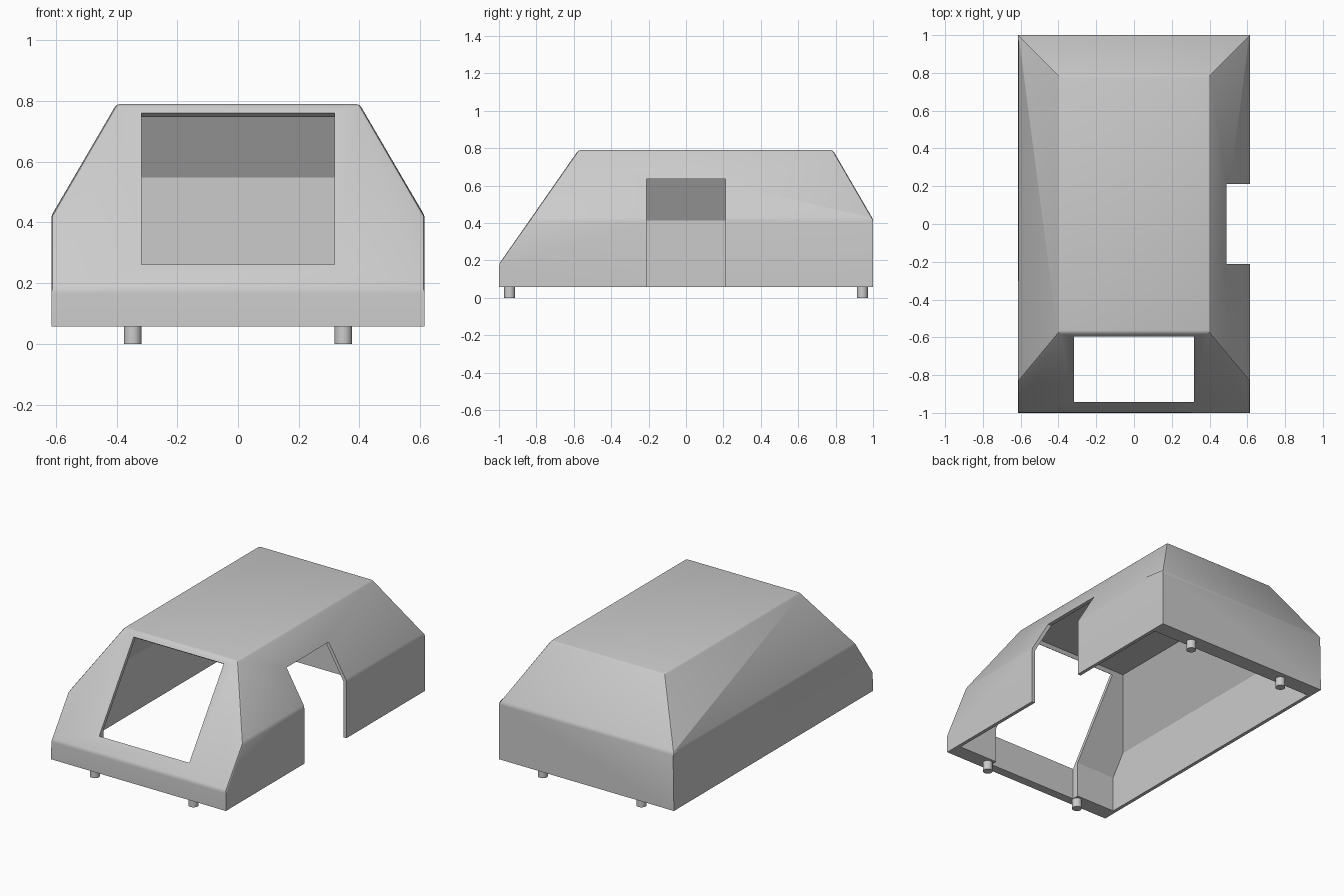
import bpy, bmesh, math
from mathutils import Vector

cube = bpy.data.objects.get("Cube")
if cube:
    bpy.data.objects.remove(cube, do_unlink=True)

WIDTH, BASE, ROOF, WALL = 0.615, 0.057, 0.79, 0.022

grey = bpy.data.materials.new("light grey")
grey.use_nodes = True
colour = (0.6, 0.6, 0.6, 1)
grey.diffuse_color = colour
grey.node_tree.nodes["Principled BSDF"].inputs["Base Color"].default_value = colour


def make_object(name, bm):
    bmesh.ops.recalc_face_normals(bm, faces=bm.faces)
    mesh = bpy.data.meshes.new(name)
    bm.to_mesh(mesh)
    bm.free()
    mesh.materials.append(grey)
    ob = bpy.data.objects.new(name, mesh)
    bpy.context.collection.objects.link(ob)
    return ob


def box(x0, x1, y0, y1, z0, z1):
    bm = bmesh.new()
    bmesh.ops.create_cube(bm, size=1)
    for v in bm.verts:
        v.co = ((x0 + x1) / 2 + v.co.x * (x1 - x0),
                (y0 + y1) / 2 + v.co.y * (y1 - y0),
                (z0 + z1) / 2 + v.co.z * (z1 - z0))
    return bm


# Sloping sides, windscreen and tail: a point on each plane and its normal
SLOPES = [
    (Vector((WIDTH, 0, 0.42)), Vector((0.37, 0, 0.215)).normalized()),
    (Vector((-WIDTH, 0, 0.42)), Vector((-0.37, 0, 0.215)).normalized()),
    (Vector((0, -1, 0.18)), Vector((0, -0.61, 0.425)).normalized()),
    (Vector((0, 1, 0.42)), Vector((0, 0.37, 0.215)).normalized()),
]


def sloped_block(half_x, half_y, z0, z1, inset):
    bm = box(-half_x, half_x, -half_y, half_y, z0, z1)
    for point, normal in SLOPES:
        geom = bm.verts[:] + bm.edges[:] + bm.faces[:]
        cut = bmesh.ops.bisect_plane(bm, geom=geom, plane_co=point - normal * inset,
                                     plane_no=normal, clear_outer=True)
        rim = [e for e in cut["geom_cut"] if isinstance(e, bmesh.types.BMEdge)]
        bmesh.ops.edgeloop_fill(bm, edges=rim)
    bmesh.ops.recalc_face_normals(bm, faces=bm.faces)
    return bm


def subtract(target, cutter):
    mod = target.modifiers.new("cut", "BOOLEAN")
    mod.operation, mod.solver, mod.object = "DIFFERENCE", "EXACT", cutter
    bpy.ops.object.select_all(action="DESELECT")
    bpy.context.view_layer.objects.active = target
    target.select_set(True)
    bpy.ops.object.modifier_apply(modifier=mod.name)
    bpy.data.objects.remove(cutter, do_unlink=True)


def smooth(ob, angle):
    bpy.ops.object.select_all(action="DESELECT")
    bpy.context.view_layer.objects.active = ob
    ob.select_set(True)
    bpy.ops.object.shade_smooth_by_angle(angle=math.radians(angle))


# Outer shell with softened upper edges; base and upright corners stay sharp
bm = sloped_block(WIDTH, 1, BASE, ROOF, 0)
soft = []
for e in bm.edges:
    a, b = (v.co for v in e.verts)
    upright = abs((a - b).normalized().z) > 0.99
    if not upright and max(a.z, b.z) > BASE + 0.01:
        soft.append(e)
bmesh.ops.bevel(bm, geom=soft, offset=0.012, segments=2, profile=0.5,
                affect="EDGES", clamp_overlap=True)
shell = make_object("cabin_shell", bm)

# Hollow interior, leaving thick end walls at front and back
subtract(shell, make_object("interior", sloped_block(
    WIDTH - WALL, 0.9, -0.1, ROOF - WALL, WALL)))

# Windscreen opening: profile in y and z, upright below and square to the glass on top
profile = [(-0.943, -0.1), (-0.514, -0.1), (-0.514, 0.703), (-0.678, 0.817), (-0.943, 0.817)]
bm = bmesh.new()
face = bm.faces.new([bm.verts.new((-0.317, y, z)) for y, z in profile])
side = bmesh.ops.extrude_face_region(bm, geom=[face])["geom"]
bmesh.ops.translate(bm, vec=(0.634, 0, 0),
                    verts=[v for v in side if isinstance(v, bmesh.types.BMVert)])
subtract(shell, make_object("windscreen_opening", bm))

# Doorway in the left side
subtract(shell, make_object("doorway", box(0.4, 0.8, -0.212, 0.212, -0.1, 0.635)))
smooth(shell, 25)

# Locating pegs under the end walls
for end, y in (("front", -0.943), ("back", 0.943)):
    for hand, x in (("left", 0.347), ("right", -0.347)):
        bm = bmesh.new()
        bmesh.ops.create_cone(bm, cap_ends=True, segments=32, radius1=0.029,
                              radius2=0.029, depth=BASE + 0.003)
        bmesh.ops.translate(bm, vec=(x, y, (BASE + 0.003) / 2), verts=bm.verts)
        smooth(make_object(f"{end}_{hand}_peg", bm), 40)
